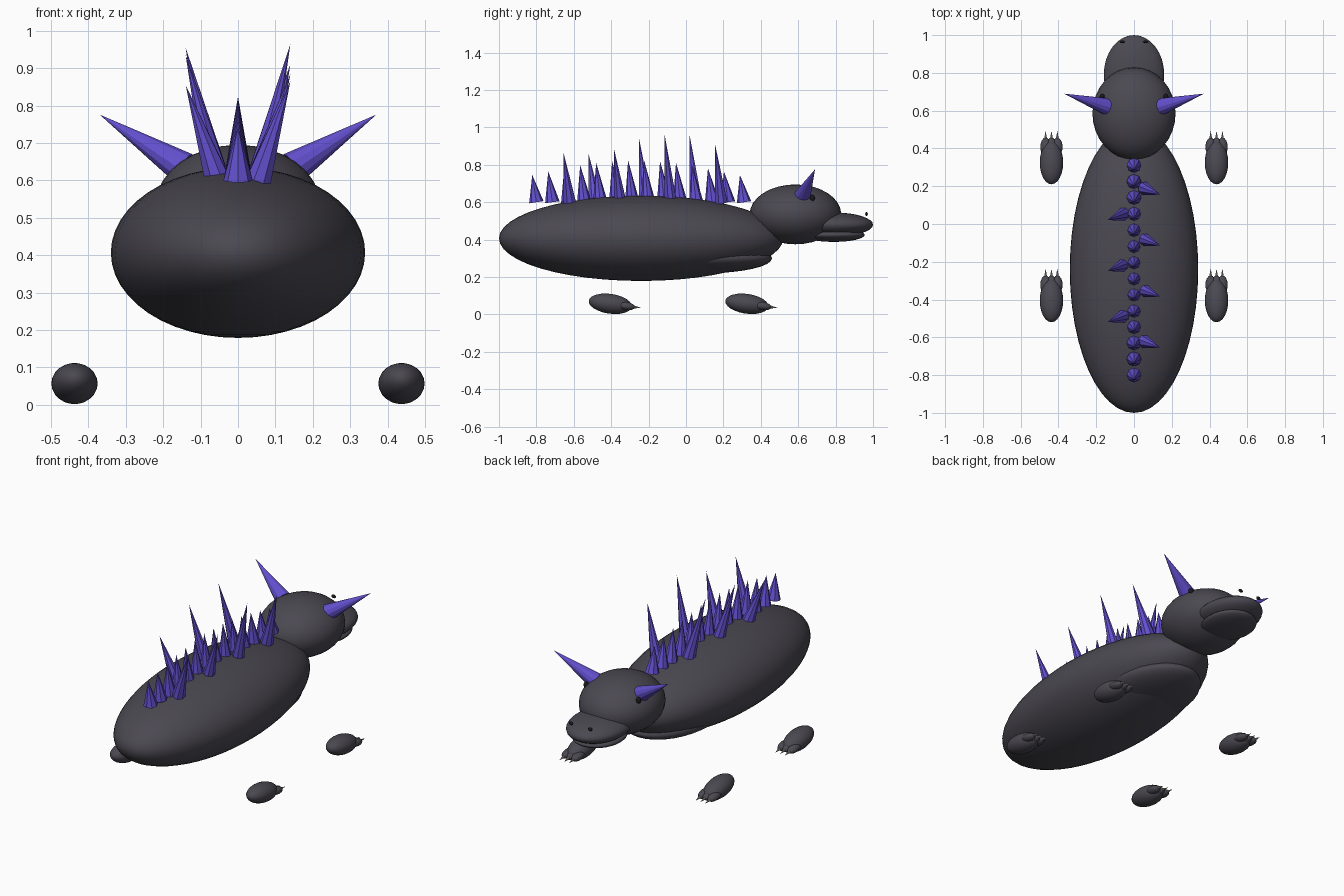
import bpy
import math
from mathutils import Vector

if "Cube" in bpy.data.objects:
    bpy.data.objects.remove(bpy.data.objects["Cube"])


def material(name, rgb):
    mat = bpy.data.materials.new(name)
    mat.use_nodes = True
    mat.diffuse_color = (*rgb, 1)
    mat.node_tree.nodes["Principled BSDF"].inputs["Base Color"].default_value = (*rgb, 1)
    return mat


HIDE = material("charcoal hide", (0.07, 0.065, 0.082))
SPINE = material("violet horn", (0.125, 0.08, 0.62))
CLAW = material("grey claw", (0.35, 0.33, 0.31))
DARK = material("black", (0.01, 0.01, 0.012))


def ellipsoid(name, centre, radii, mat=HIDE, tilt=0, segments=32):
    bpy.ops.mesh.primitive_uv_sphere_add(segments=segments, ring_count=segments // 2, location=centre,
                                         rotation=(math.radians(tilt), 0, 0))
    obj = bpy.context.object
    obj.name = name
    obj.scale = radii
    obj.data.materials.append(mat)
    bpy.ops.object.shade_smooth()
    return obj


def spike(name, base, tip, radius, mat=SPINE, sides=8):
    base, tip = Vector(base), Vector(tip)
    axis = tip - base
    bpy.ops.mesh.primitive_cone_add(vertices=sides, radius1=radius, radius2=0, depth=axis.length,
                                    location=(base + tip) / 2)
    obj = bpy.context.object
    obj.name = name
    obj.rotation_euler = axis.to_track_quat("Z", "Y").to_euler()
    obj.data.materials.append(mat)
    return obj


# Torso and chest
ellipsoid("body", (0, -0.24, 0.407), (0.34, 0.76, 0.228), segments=48)
ellipsoid("chest", (0, 0.1, 0.3), (0.24, 0.36, 0.08))

# Head, flat bill and lower jaw
ellipsoid("head", (0, 0.585, 0.535), (0.22, 0.245, 0.16))
ellipsoid("upper_bill", (0, 0.79, 0.48), (0.16, 0.21, 0.065))
ellipsoid("lower_jaw", (0, 0.79, 0.425), (0.14, 0.165, 0.037))

# Paired eyes, nostrils and horns
for side, x in (("left", 1), ("right", -1)):
    ellipsoid(side + "_eye", (0.168 * x, 0.675, 0.622), (0.014, 0.014, 0.018), DARK, segments=16)
    ellipsoid(side + "_nostril", (0.062 * x, 0.965, 0.537), (0.014, 0.007, 0.01), DARK, segments=16)
    spike(side + "_horn", (0.145 * x, 0.622, 0.632), (0.37 * x, 0.69, 0.776), 0.045, sides=12)

# Row of small spikes along the spine, tallest in the middle
for i in range(14):
    y = -0.8 + 0.0854 * i
    top = 0.745 + 0.08 * math.sin(math.pi * i / 13)
    spike(f"back_spike_{i + 1}", (0, y, 0.6), (0, y - 0.022, top), 0.039)

# Long spikes splayed alternately left and right
for i, top in enumerate((0.91, 0.955, 0.965, 0.935, 0.885, 0.855, 0.865)):
    x = 1 if i % 2 == 0 else -1
    y = 0.155 - 0.135 * i
    spike(f"long_spike_{i + 1}", (0.055 * x, y + 0.033, 0.6), (0.14 * x, y, top), 0.036)

# Four feet with three toes and claws each
for end, y in (("front", 0.325), ("back", -0.405)):
    for side, x in (("left", 0.437), ("right", -0.437)):
        name = f"{end}_{side}"
        ellipsoid(name + "_foot", (x, y, 0.057), (0.062, 0.116, 0.053), tilt=-8, segments=24)
        for toe in (-1, 0, 1):
            tx = x + 0.031 * toe
            ellipsoid(f"{name}_toe_{toe + 2}", (tx, y + 0.083, 0.045), (0.028, 0.05, 0.022),
                      tilt=-8, segments=16)
            spike(f"{name}_claw_{toe + 2}", (tx, y + 0.115, 0.042), (tx, y + 0.168, 0.034), 0.01, CLAW)
